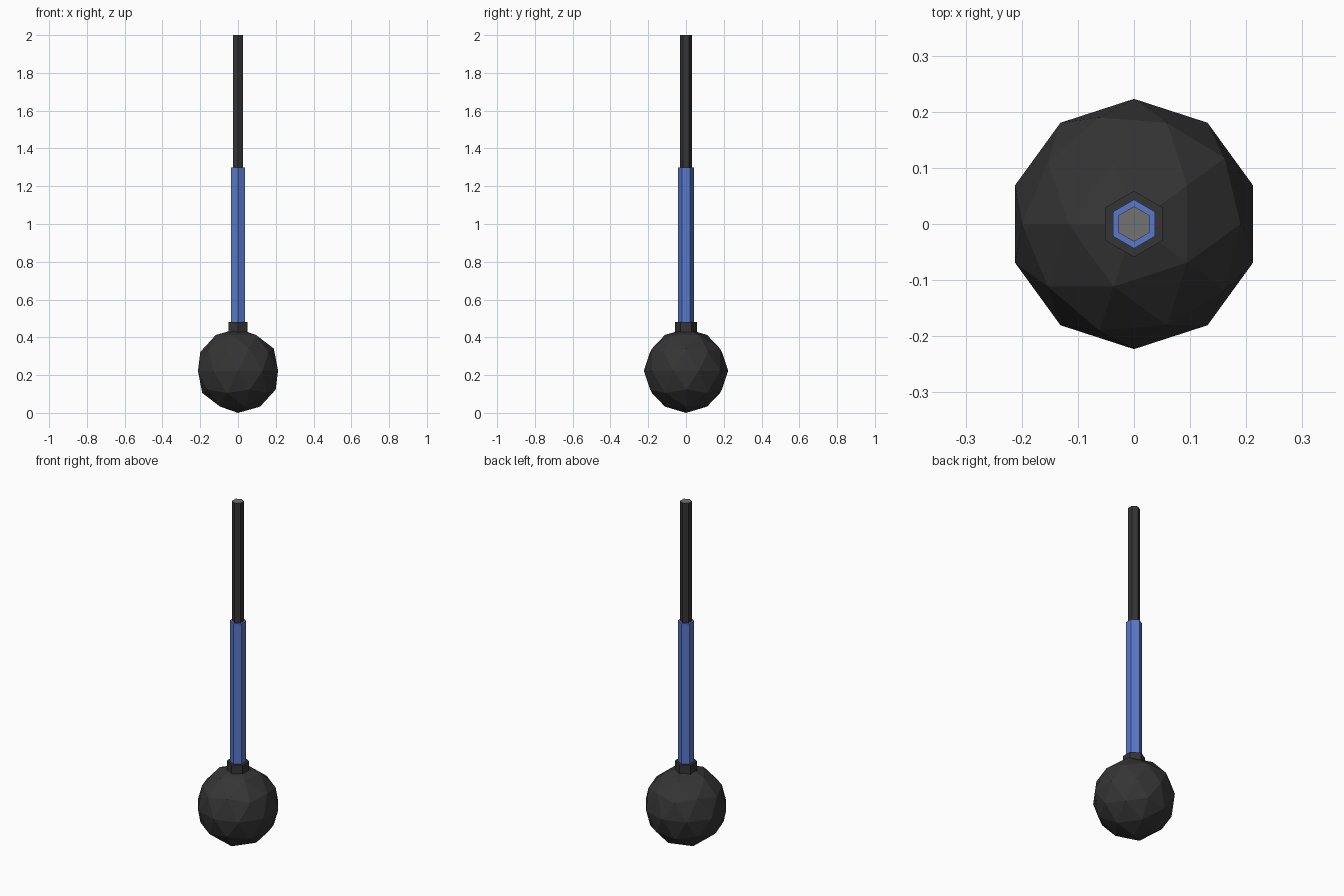
import bpy, math

if "Cube" in bpy.data.objects:
    bpy.data.objects.remove(bpy.data.objects["Cube"])


def material(name, rgb):
    m = bpy.data.materials.new(name)
    m.diffuse_color = (*rgb, 1)
    m.use_nodes = True
    m.node_tree.nodes["Principled BSDF"].inputs["Base Color"].default_value = m.diffuse_color
    return m


black = material("black rubber", (0.035, 0.035, 0.035))
blue = material("blue grip", (0.10, 0.19, 0.60))
grey = material("grey end", (0.17, 0.17, 0.17))


def hex_bar(name, radius, z0, z1, mat):
    """Six-sided upright bar with corners on the y axis."""
    bpy.ops.mesh.primitive_cylinder_add(
        vertices=6, radius=radius, depth=z1 - z0, location=(0, 0, (z0 + z1) / 2))
    ob = bpy.context.object
    ob.name = name
    ob.data.materials.append(mat)
    return ob


# faceted ball head standing on its lower point
R = 0.223
bpy.ops.mesh.primitive_ico_sphere_add(
    subdivisions=2, radius=R, location=(0, 0, R), rotation=(0, 0, math.pi))
ball = bpy.context.object
ball.name = "ball_head"
ball.data.materials.append(black)

# collar, grip sleeve and rod
hex_bar("collar", 0.059, 0.425, 0.48, black)
hex_bar("grip_sleeve", 0.0435, 0.47, 1.30, blue)
rod = hex_bar("rod", 0.0315, 1.29, 2.0, black)

# grey end face of the rod
rod.data.materials.append(grey)
for f in rod.data.polygons:
    if f.normal.z > 0.9:
        f.material_index = 1
